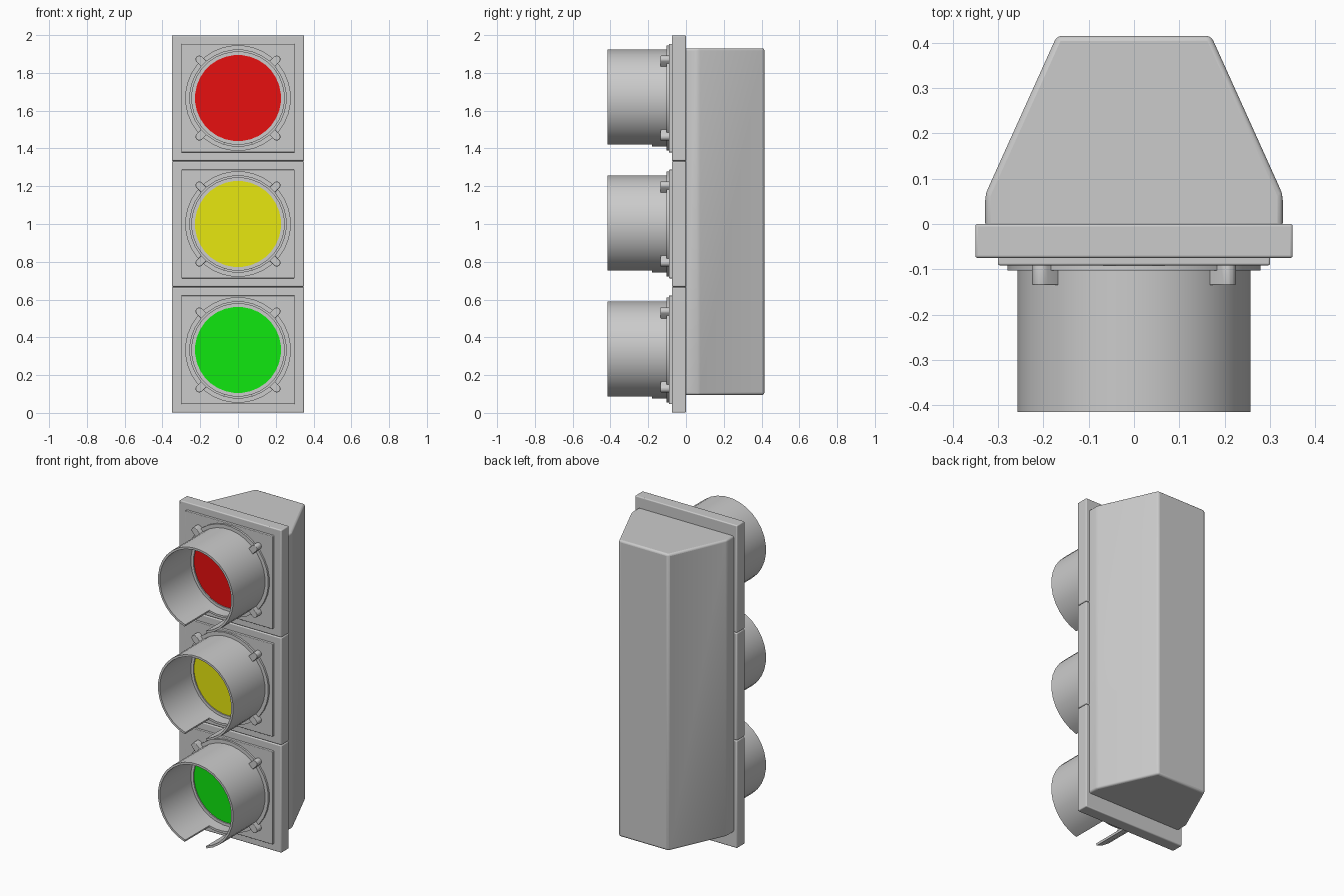
import bpy, bmesh, math
from mathutils import Matrix, Vector

cube = bpy.data.objects.get("Cube")
if cube:
    bpy.data.objects.remove(cube)


def material(name, rgb):
    m = bpy.data.materials.new(name)
    m.use_nodes = True
    col = (*rgb, 1)
    m.diffuse_color = col
    m.node_tree.nodes["Principled BSDF"].inputs["Base Color"].default_value = col
    return m


GREY = material("grey housing", (0.6, 0.6, 0.6))
RED = material("red lens", (0.8, 0.005, 0.005))
YELLOW = material("yellow lens", (0.8, 0.8, 0.005))
GREEN = material("green lens", (0.005, 0.8, 0.005))
SIDES = 32


def finish(name, bm, mat, bevel=0, smooth=True):
    bmesh.ops.recalc_face_normals(bm, faces=bm.faces)
    me = bpy.data.meshes.new(name)
    bm.to_mesh(me)
    bm.free()
    me.materials.append(mat)
    ob = bpy.data.objects.new(name, me)
    bpy.context.collection.objects.link(ob)
    if bevel:
        mod = ob.modifiers.new("Bevel", 'BEVEL')
        mod.width, mod.segments, mod.limit_method = bevel, 3, 'ANGLE'
        mod.angle_limit = math.radians(20)
    if smooth:
        bpy.ops.object.select_all(action='DESELECT')
        ob.select_set(True)
        bpy.context.view_layer.objects.active = ob
        bpy.ops.object.shade_smooth_by_angle(angle=math.radians(30))
    return ob


def box(name, centre, size, mat, bevel):
    bm = bmesh.new()
    bmesh.ops.create_cube(bm, size=1, matrix=Matrix.Translation(centre) @ Matrix.Diagonal((*size, 1)))
    return finish(name, bm, mat, bevel)


def prism(name, points, vec, mat, bevel=0):
    bm = bmesh.new()
    face = bm.faces.new([bm.verts.new(p) for p in points])
    ext = bmesh.ops.extrude_face_region(bm, geom=[face], use_keep_orig=True)
    bmesh.ops.translate(bm, vec=vec, verts=[v for v in ext["geom"] if isinstance(v, bmesh.types.BMVert)])
    return finish(name, bm, mat, bevel)


def tube(name, z, outer, inner, back, front, mat, gap=0):
    """Ring along y; gap is the number of segments left open at the bottom."""
    bm = bmesh.new()
    section = [(outer, back), (outer, front), (inner, front), (inner, back)]
    rows = []
    closed = gap == 0
    for i in range(SIDES if closed else SIDES - gap + 1):
        a = -math.pi / 2 + (i + gap / 2 + (0.5 if closed else 0)) * math.tau / SIDES
        rows.append([bm.verts.new((r * math.cos(a), y, z + r * math.sin(a))) for r, y in section])
    for i in range(len(rows) if closed else len(rows) - 1):
        a, b = rows[i], rows[(i + 1) % len(rows)]
        for k in range(4):
            bm.faces.new((a[k], a[k - 1], b[k - 1], b[k]))
    if not closed:
        bm.faces.new(rows[0])
        bm.faces.new(rows[-1])
    return finish(name, bm, mat)


def disc_points(z, radius, y):
    return [(radius * math.cos(a), y, z + radius * math.sin(a))
            for a in ((i + 0.5) * math.tau / SIDES for i in range(SIDES))]


def clip(name, z, angle):
    """Rounded tab pointing outwards along the diagonal."""
    half = 0.02
    outline = [(0.245, -half), (0.29, -half)]
    outline += [(0.29 + half * math.cos(t), half * math.sin(t))
                for t in (math.radians(d) for d in range(-60, 61, 30))]
    outline += [(0.29, half), (0.245, half)]
    c, s = math.cos(angle), math.sin(angle)
    pts = [(u * c - v * s, -0.135, z + u * s + v * c) for u, v in outline]
    return prism(name, pts, Vector((0, 0.05, 0)), GREY, 0.003)


# Tapered rear housing
half_profile = [(0.328, -0.01), (0.328, 0.065), (0.17, 0.415)]
profile = half_profile + [(-x, y) for x, y in reversed(half_profile)]
prism("rear_housing", [(x, y, 0.095) for x, y in profile], Vector((0, 0, 1.835)), GREY, 0.012)

# Three signal sections
step = 2 / 3
for i, (label, lens_mat) in enumerate((("lower", GREEN), ("middle", YELLOW), ("upper", RED))):
    z = step * (i + 0.5)
    box(label + "_door", (0, -0.0375, z), (0.7, 0.075, step - 0.002), GREY, 0.006)
    box(label + "_door_panel", (0, -0.08, z), (0.6, 0.022, 0.575), GREY, 0.004)
    tube(label + "_visor_flange", z, 0.28, 0.24, -0.08, -0.103, GREY)
    tube(label + "_lens_gasket", z, 0.245, 0.228, -0.08, -0.112, GREY)
    prism(label + "_lens", disc_points(z, 0.23, -0.105), Vector((0, 0.02, 0)), lens_mat)
    tube(label + "_visor_collar", z, 0.258, 0.245, -0.09, -0.18, GREY)
    tube(label + "_visor_hood", z, 0.258, 0.245, -0.18, -0.415, GREY, gap=3)
    for k in range(4):
        clip(f"{label}_visor_clip_{k + 1}", z, math.pi / 4 + k * math.pi / 2)
